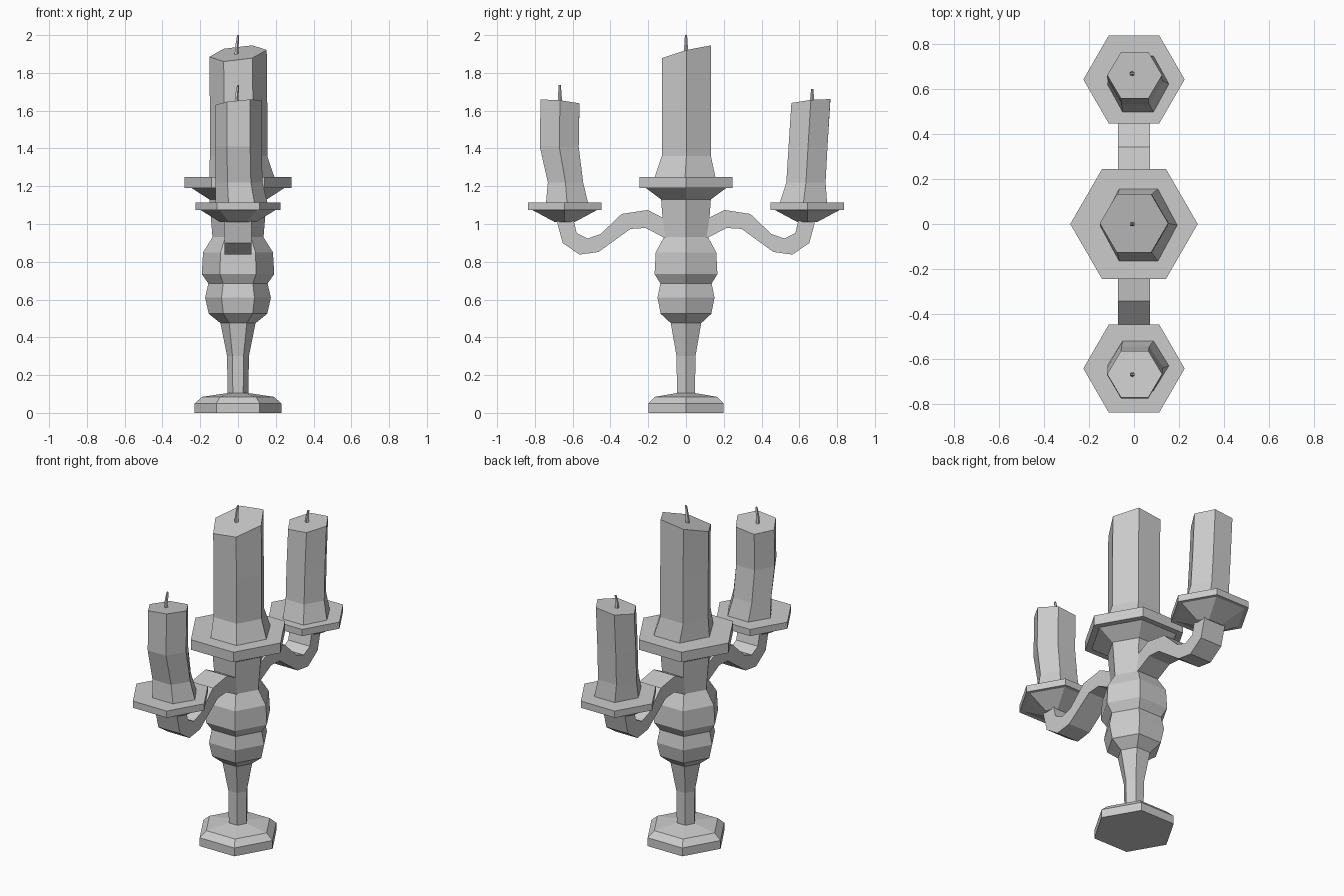
import bpy, bmesh, math


def finish(name, bm):
    bmesh.ops.recalc_face_normals(bm, faces=bm.faces[:])
    me = bpy.data.meshes.new(name)
    bm.to_mesh(me)
    bm.free()
    ob = bpy.data.objects.new(name, me)
    bpy.context.collection.objects.link(ob)
    return ob


def loft(name, rings, sides=6, tilt=(0, 0)):
    """Skin rings of (cx, cy, z, rx, ry); the last ring is tilted by slope (x, y)."""
    bm = bmesh.new()
    loops = []
    for k, (cx, cy, z, rx, ry) in enumerate(rings):
        sx, sy = tilt if k == len(rings) - 1 else (0, 0)
        loop = []
        for i in range(sides):
            a = math.tau * i / sides
            dx, dy = rx * math.cos(a), ry * math.sin(a)
            loop.append(bm.verts.new((cx + dx, cy + dy, z + sx * dx + sy * dy)))
        loops.append(loop)
    for a, b in zip(loops, loops[1:]):
        for i in range(sides):
            j = (i + 1) % sides
            bm.faces.new((a[i], a[j], b[j], b[i]))
    bm.faces.new(loops[0])
    bm.faces.new(loops[-1])
    return finish(name, bm)


def turned(name, profile, y=0):
    return loft(name, [(0, y, z, r, r) for r, z in profile])


def wick(name, y, z0, z1):
    h = z1 - z0
    loft(name, [(-0.008, y, z0 - 0.02, 0.012, 0.012),
                (-0.008, y, z0 + h * 0.3, 0.011, 0.011),
                (0.0, y, z1, 0.006, 0.006)], 5)


def arm(name, side):
    # Upper and lower edges of the S-shaped arm, as (distance from stem, height)
    upper = [(0.05, 1.0), (0.13, 1.037), (0.204, 1.074), (0.341, 1.053),
             (0.452, 0.947), (0.521, 0.923), (0.579, 0.952), (0.595, 1.02)]
    lower = [(0.05, 0.90), (0.124, 0.932), (0.214, 0.979), (0.294, 0.974),
             (0.463, 0.852), (0.563, 0.838), (0.653, 0.899), (0.685, 1.02)]
    bm = bmesh.new()
    loops = []
    for (uy, uz), (ly, lz) in zip(upper, lower):
        pts = [(-0.072, uy, uz), (0.072, uy, uz), (0.072, ly, lz), (-0.072, ly, lz)]
        loops.append([bm.verts.new((x, y * side, z)) for x, y, z in pts])
    for a, b in zip(loops, loops[1:]):
        for i in range(4):
            j = (i + 1) % 4
            bm.faces.new((a[i], a[j], b[j], b[i]))
    bm.faces.new(loops[0])
    bm.faces.new(loops[-1])
    return finish(name, bm)


# Foot, stem, turned body and central drip dish
turned("stem_and_base", [
    (0.23, 0), (0.23, 0.05), (0.19, 0.085), (0.055, 0.105), (0.058, 0.30),
    (0.093, 0.475), (0.155, 0.525), (0.174, 0.61), (0.157, 0.685),
    (0.192, 0.735), (0.185, 0.85), (0.135, 0.93), (0.152, 1.13),
    (0.245, 1.19), (0.283, 1.19), (0.283, 1.25)])

# Central candle
loft("center_candle", [
    (0.02, -0.005, 1.25, 0.172, 0.185), (0.003, 0.002, 1.36, 0.152, 0.15),
    (0.003, 0.002, 1.63, 0.152, 0.15), (0.0, 0.003, 1.903, 0.152, 0.15)],
    tilt=(0.12, 0.26))
wick("center_wick", 0, 1.90, 2.0)

# Side candle outlines: (centre x, distance from stem, height, radius x, radius y)
front_rings = [(0.018, 0.63, 1.115, 0.137, 0.128), (0.006, 0.638, 1.22, 0.124, 0.108),
               (0.003, 0.671, 1.41, 0.122, 0.119), (0.003, 0.667, 1.643, 0.122, 0.119)]
back_rings = [(0.018, 0.622, 1.115, 0.137, 0.144), (0.006, 0.635, 1.22, 0.122, 0.12),
              (0.003, 0.646, 1.41, 0.122, 0.119), (0.003, 0.661, 1.645, 0.122, 0.119)]

# Arms with dishes, candles and wicks on both sides
for label, s, rings, top in (("front", -1, front_rings, 1.735),
                             ("back", 1, back_rings, 1.715)):
    arm(label + "_arm", s)
    loft(label + "_dish", [
        (0, s * 0.642, 1.01, 0.095, 0.06), (0, s * 0.642, 1.075, 0.20, 0.20),
        (0, s * 0.642, 1.075, 0.225, 0.225), (0, s * 0.642, 1.115, 0.225, 0.225)])
    loft(label + "_candle", [(x, s * y, z, rx, ry) for x, y, z, rx, ry in rings],
         tilt=(0.1, s * 0.1))
    wick(label + "_wick", s * 0.668, 1.645, top)
